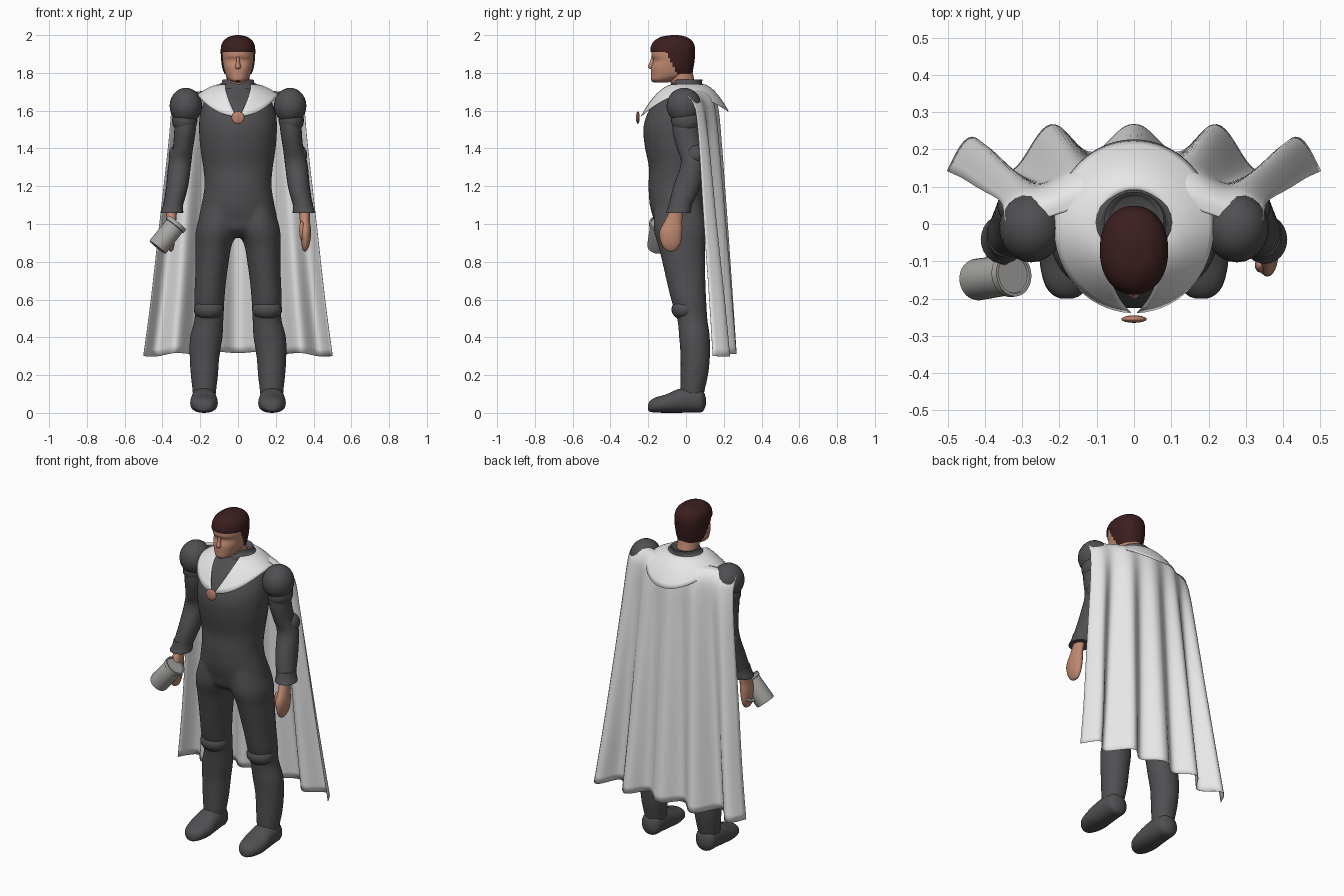
import bpy, bmesh, math
from mathutils import Vector, Matrix

if "Cube" in bpy.data.objects:
    bpy.data.objects.remove(bpy.data.objects["Cube"])
parts = []


def material(name, r, g, b):
    m = bpy.data.materials.new(name)
    m.use_nodes = True
    m.diffuse_color = (r, g, b, 1)
    m.node_tree.nodes["Principled BSDF"].inputs["Base Color"].default_value = (r, g, b, 1)
    return m


suit = material("dark grey suit", .08, .08, .085)
cloth = material("white cloth", .8, .8, .8)
skin = material("skin", .52, .25, .165)
hair_col = material("dark brown hair", .045, .013, .013)
pewter = material("pewter", .4, .395, .38)
copper = material("copper", .5, .23, .15)


def finish(name, bm, mat):
    mesh = bpy.data.meshes.new(name)
    bm.to_mesh(mesh)
    bm.free()
    mesh.materials.append(mat)
    ob = bpy.data.objects.new(name, mesh)
    bpy.context.collection.objects.link(ob)
    parts.append(ob)
    return ob


def smooth_rows(rows, steps):
    """Catmull-Rom interpolation of number tuples."""
    if steps == 1:
        return rows
    out = []
    for i in range(len(rows) - 1):
        quad = list(zip(rows[max(i - 1, 0)], rows[i], rows[i + 1], rows[min(i + 2, len(rows) - 1)]))
        for k in range(steps):
            t = k / steps
            out.append(tuple(b + .5 * t * (c - a + t * (2 * a - 5 * b + 4 * c - d
                       + t * (3 * (b - c) + d - a))) for a, b, c, d in quad))
    return out + [rows[-1]]


def loft(name, rows, mat, side=1, axis="Z", steps=4, sides=24, power=1.0, drop=None):
    """Skin elliptical rings (x, y, z, radius, other radius) along an axis."""
    bm = bmesh.new()
    rings = []
    for x, y, z, a, b in smooth_rows(rows, steps):
        ring = []
        for i in range(sides):
            t = math.tau * i / sides
            c, s = [math.copysign(abs(v) ** power, v) for v in (math.cos(t), math.sin(t))]
            p = (x + a * c, y + b * s, z) if axis == "Z" else (x + a * c, y, max(0, z + b * s))
            ring.append(bm.verts.new((p[0] * side, p[1], p[2])))
        rings.append(ring)
    for lo, hi in zip(rings, rings[1:]):
        for i in range(sides):
            j = (i + 1) % sides
            bm.faces.new((lo[i], lo[j], hi[j], hi[i]))
    bm.faces.new(rings[0])
    bm.faces.new(rings[-1])
    bmesh.ops.recalc_face_normals(bm, faces=bm.faces)
    if drop:
        gone = [f for f in bm.faces if drop(f.calc_center_median())]
        bmesh.ops.delete(bm, geom=gone, context="FACES")
    return finish(name, bm, mat)


def ball(name, centre, radii, mat, side=1):
    bm = bmesh.new()
    x, y, z = centre
    place = Matrix.Translation((x * side, y, z)) @ Matrix.Diagonal((*radii, 1))
    bmesh.ops.create_uvsphere(bm, u_segments=24, v_segments=14, radius=1, matrix=place)
    return finish(name, bm, mat)


def sheet(name, cols, rows, point, mat):
    """Open grid surface from point(u, v), both running 0 to 1."""
    bm = bmesh.new()
    g = [[bm.verts.new(point(i / cols, j / rows)) for i in range(cols + 1)] for j in range(rows + 1)]
    for j in range(rows):
        for i in range(cols):
            bm.faces.new((g[j][i], g[j + 1][i], g[j + 1][i + 1], g[j][i + 1]))
    ob = finish(name, bm, mat)
    ob.modifiers.new("thickness", "SOLIDIFY").thickness = .002


# Torso and collar
torso = loft("body_suit", [(0, -.025, .93, .07, .08), (0, -.03, .97, .18, .125), (0, -.035, 1.02, .208, .135),
                           (0, -.045, 1.1, .194, .147), (0, -.05, 1.2, .178, .149),
                           (0, -.045, 1.3, .185, .152), (0, -.045, 1.4, .2, .172),
                           (0, -.045, 1.5, .207, .182), (0, -.035, 1.58, .202, .172),
                           (0, -.02, 1.65, .177, .142), (0, -.005, 1.7, .122, .102), (0, 0, 1.73, .08, .08)],
             suit, sides=36)
loft("collar", [(0, .005, 1.68, .12, .1), (0, .004, 1.73, .113, .088), (0, .005, 1.747, .088, .08),
                (0, .008, 1.764, .08, .078), (0, .008, 1.752, .06, .065)], suit)
legs = []

# Limbs, mirrored
for side, label in ((1, "left"), (-1, "right")):
    legs.append(loft(label + "_leg", [(.09, -.045, 1.14, .08, .117), (.102, -.036, 1.04, .102, .135),
                     (.115, -.031, .96, .11, .139), (.13, -.022, .88, .095, .124),
                     (.137, -.012, .8, .089, .115), (.145, 0, .7, .083, .104),
                     (.152, .014, .6, .081, .094), (.153, .033, .5, .077, .081),
                     (.168, .045, .4, .087, .082), (.177, .049, .3, .08, .079),
                     (.178, .044, .2, .073, .074), (.178, .036, .13, .065, .066),
                     (.178, .03, .07, .058, .06)], suit, side))
    ball(label + "_knee_pad", (.154, -.005, .548), (.08, .072, .058), suit, side)
    loft(label + "_boot", [(.18, .105, .06, .015, .02), (.18, .085, .065, .055, .06),
                           (.18, .03, .07, .065, .067), (.18, -.04, .063, .07, .063),
                           (.18, -.1, .05, .073, .05), (.18, -.16, .042, .06, .04),
                           (.18, -.19, .035, .038, .029), (.18, -.2, .03, .015, .015)],
         suit, side, axis="Y", power=.9)
    loft(label + "_arm", [(.27, 0, 1.65, .06, .07), (.28, 0, 1.5, .057, .072), (.292, .02, 1.4, .054, .068),
                          (.308, .035, 1.32, .06, .062), (.322, .005, 1.2, .058, .072),
                          (.343, -.03, 1.1, .052, .06), (.35, -.037, 1.07, .048, .054)], suit, side)
    ball(label + "_shoulder_pad", (.276, -.01, 1.625), (.086, .093, .096), suit, side)
    ball(label + "_upper_arm_guard", (.282, 0, 1.55), (.067, .079, .073), suit, side)
    ball(label + "_elbow_guard", (.322, .05, 1.365), (.044, .052, .055), suit, side)
    loft(label + "_cuff", [(.342, -.028, 1.12, .052, .06), (.346, -.034, 1.085, .055, .062),
                           (.351, -.042, 1.058, .06, .065), (.351, -.042, 1.062, .04, .045)],
         suit, side)
    loft(label + "_hand", [(.351, -.045, 1.08, .03, .035), (.354, -.065, 1.02, .027, .045),
                           (.357, -.08, .96, .03, .06), (.358, -.08, .9, .023, .052),
                           (.355, -.08, .865, .013, .03), (.355, -.08, .855, .004, .008)], skin, side)
ball("left_thumb", (.338, -.11, .965), (.014, .02, .05), skin)

# Blend the legs into the torso as one suit
for ob in legs:
    parts.remove(ob)
bpy.ops.object.select_all(action="DESELECT")
for ob in legs + [torso]:
    ob.select_set(True)
bpy.context.view_layer.objects.active = torso
bpy.ops.object.join()
remesh = torso.modifiers.new("blend", "REMESH")
remesh.mode = "VOXEL"
remesh.voxel_size = .012
remesh.use_smooth_shade = True
relax = torso.modifiers.new("relax", "SMOOTH")
relax.factor = .5
relax.iterations = 8

# Head
loft("neck", [(0, 0, 1.7, .06, .065), (0, -.02, 1.76, .06, .065), (0, -.04, 1.83, .06, .07)], skin)
loft("head", [(0, -.13, 1.75, .02, .035), (0, -.118, 1.762, .047, .066), (0, -.088, 1.79, .066, .098),
              (0, -.08, 1.83, .077, .105), (0, -.073, 1.865, .082, .1), (0, -.075, 1.89, .084, .108),
              (0, -.073, 1.92, .084, .108), (0, -.072, 1.95, .078, .1), (0, -.07, 1.98, .055, .075),
              (0, -.07, 1.99, .02, .03)], skin, sides=32, power=.93)
loft("nose", [(0, -.175, 1.885, .008, .008), (0, -.179, 1.855, .01, .014), (0, -.181, 1.832, .015, .02),
              (0, -.178, 1.82, .012, .014)], skin)
ball("goatee", (0, -.168, 1.762), (.018, .016, .012), hair_col)


# Hair shell with the face and the nape left open
def bare(p):
    return p.z < 1.795 or (p.z < 1.91 and p.y < -.05 - (p.z - 1.8) * .5)


loft("hair", [(0, -.068, 1.785, .07, .1), (0, -.072, 1.83, .084, .112), (0, -.07, 1.88, .09, .117),
              (0, -.07, 1.93, .091, .118), (0, -.068, 1.965, .08, .104), (0, -.065, 1.99, .05, .068),
              (0, -.06, 2.0, .012, .018)], hair_col, steps=10, sides=64, power=.93, drop=bare)


# Shoulder mantle with a V opening at the front
def mantle_point(u, v):
    gap = math.radians(40 * (1 - v) + 2)
    a = gap + u * (math.tau - 2 * gap)
    front = math.cos(a)
    fall = .055 + (.115 if front > 0 else .09) * front ** 2
    r = .092 + v * (.123 + .018 * front ** 2)
    return (r * math.sin(a), -r * front - .006 * v, 1.74 - fall * v ** 1.7)


sheet("mantle", 64, 10, mantle_point, cloth)
ball("clasp", (0, -.255, 1.563), (.034, .01, .033), copper)

# Pleated cape: rows of height, half width, depth, side wrap, pleat depth, shoulder slope
cape_rows = smooth_rows([(1.71, .335, .06, .09, 0, .03), (1.705, .345, .105, .095, .003, .03),
                         (1.66, .35, .15, .11, .008, .025), (1.58, .355, .167, .11, .012, .015),
                         (1.4, .37, .178, .105, .022, 0), (1.0, .415, .2, .1, .037, 0),
                         (.6, .46, .22, .09, .052, 0), (.3, .5, .235, .085, .062, 0)], 5)


def cape_point(u, v):
    z, w, depth, wrap, pleat, slope = cape_rows[round(v * (len(cape_rows) - 1))]
    u = 2 * u - 1
    wave = pleat * math.cos(math.tau * u / .44) * min(1, .5 + .6 * abs(u))
    return (u * w, depth - wrap * u * u + wave, z + v * .02 * (1 - u * u) - .1 * wave - slope * u * u)


sheet("cape", 90, len(cape_rows) - 1, cape_point, cloth)

# Tilted tankard in the right hand
spot = Vector((-.373, -.142, .943))
turn = Vector((.1, .015, .125)).to_track_quat("Z", "Y")
mug = loft("tankard", [(0, 0, h, r, r) for h, r in ((-.086, .053), (-.076, .056), (.058, .054), (.061, .06),
                                                   (.082, .06), (.082, .052), (.077, .05))],
           pewter, steps=1, sides=32)
mug.location = spot
mug.rotation_mode = "QUATERNION"
mug.rotation_quaternion = turn
bpy.ops.mesh.primitive_torus_add(major_radius=.042, minor_radius=.008, major_segments=24,
                                 minor_segments=8, location=spot + Vector((.012, .055, -.01)))
handle = bpy.context.object
handle.name = "tankard_handle"
handle.rotation_euler = (0, math.radians(129), 0)
handle.data.materials.append(pewter)
parts.append(handle)

# Smooth shading with sharp edges kept
bpy.ops.object.select_all(action="DESELECT")
for ob in parts:
    ob.select_set(True)
bpy.context.view_layer.objects.active = parts[0]
bpy.ops.object.shade_smooth_by_angle(angle=math.radians(50))
